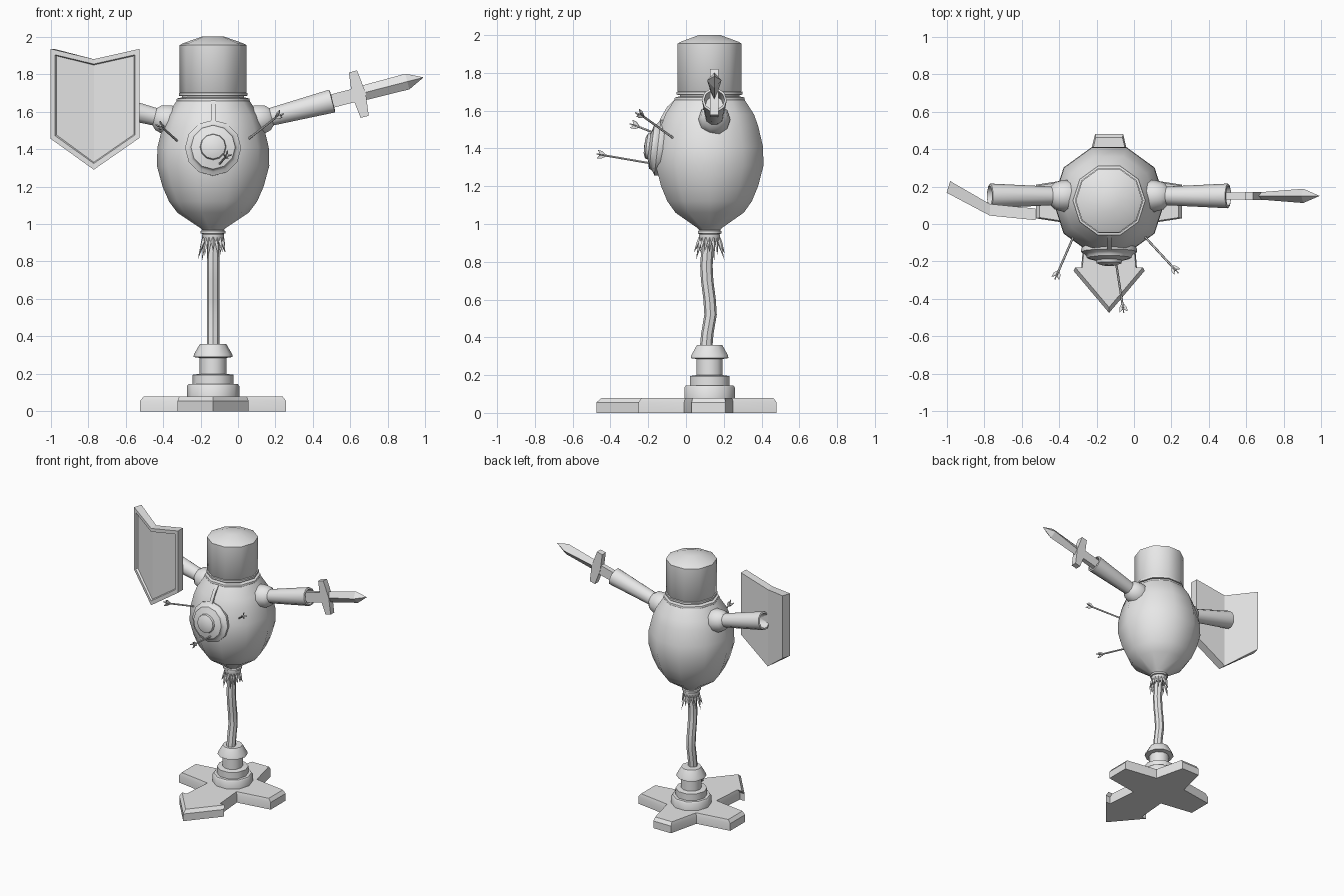
import bpy, bmesh, math, random
from mathutils import Vector, Matrix

if "Cube" in bpy.data.objects:
    bpy.data.objects.remove(bpy.data.objects["Cube"])
random.seed(4)

grey = bpy.data.materials.new("plain_grey")
grey.use_nodes = True
grey.diffuse_color = (0.8, 0.8, 0.8, 1)
grey.node_tree.nodes["Principled BSDF"].inputs["Base Color"].default_value = (0.8, 0.8, 0.8, 1)

CX, CY = -0.133, 0.125
UP = Vector((0, 0, 1))


def loft(name, rings, matrix=Matrix(), caps=None, angle=40):
    """Skin a list of equal point rings and cap both ends."""
    bm = bmesh.new()
    rows = [[bm.verts.new(matrix @ Vector(p)) for p in ring] for ring in rings]
    n = len(rows[0])
    for a, b in zip(rows, rows[1:]):
        for i in range(n):
            j = (i + 1) % n
            bm.faces.new((a[i], a[j], b[j], b[i]))
    for row in (rows[0], rows[-1]):
        for cap in caps or [range(n)]:
            bm.faces.new([row[i] for i in cap])
    bmesh.ops.remove_doubles(bm, verts=bm.verts, dist=0.0002)
    bmesh.ops.recalc_face_normals(bm, faces=bm.faces)
    mesh = bpy.data.meshes.new(name)
    bm.to_mesh(mesh)
    bm.free()
    mesh.materials.append(grey)
    obj = bpy.data.objects.new(name, mesh)
    bpy.context.collection.objects.link(obj)
    bpy.ops.object.select_all(action="DESELECT")
    obj.select_set(True)
    bpy.context.view_layer.objects.active = obj
    bpy.ops.object.shade_smooth_by_angle(angle=math.radians(angle))
    return obj


def frame(origin, direction):
    """Matrix whose local z runs along the direction."""
    turn = Vector(direction).to_track_quat("Z", "Y").to_matrix().to_4x4()
    return Matrix.Translation(origin) @ turn


def circle(r, z, sides=10, x=0, y=0):
    steps = [math.tau * i / sides for i in range(sides)]
    return [(x + r * math.cos(t), y + r * math.sin(t), z) for t in steps]


def lathe(name, profile, origin=(CX, CY, 0), direction=UP, sides=10):
    m = Matrix.Translation(origin) if direction is UP else frame(origin, direction)
    return loft(name, [circle(r, z, sides) for r, z in profile], m)


def plate(name, outline, thick, matrix=Matrix()):
    """Flat outline in local x/z, thickened along y."""
    return loft(name, [[(x, y, z) for x, z in outline] for y in (-thick, thick)], matrix)


# Star-shaped foot with an arrow pointing to the front
half = [(0.075, 0.36), (0.13, 0.13), (0.39, 0.09), (0.39, -0.09),
        (0.13, -0.13), (0.15, -0.37), (0.19, -0.37)]
star = half + [(0, -0.595)] + [(-x, y) for x, y in reversed(half)]
loft("star_foot", [[(x * s, y * s, z) for x, y in star]
                   for s, z in ((1, 0), (1, 0.055), (0.95, 0.08))],
     Matrix.Translation((CX, CY - 0.005, 0)), angle=20)

# Stepped pedestal and flared socket
lathe("pedestal", [(0.14, 0.07), (0.14, 0.135), (0.132, 0.145), (0.11, 0.145),
                   (0.11, 0.195), (0.072, 0.2), (0.072, 0.29)])
lathe("pole_socket", [(0.07, 0.285), (0.105, 0.29), (0.102, 0.305), (0.07, 0.36), (0.04, 0.36)])

# Bent pole
bends = [(0.33, 0.105), (0.42, 0.113), (0.52, 0.13), (0.6, 0.125),
         (0.7, 0.112), (0.78, 0.108), (0.93, 0.118)]
loft("bent_pole", [circle(0.033, z, 8, CX, y) for z, y in bends])

# Straw tuft below the body
lathe("straw_collar", [(0.05, 0.9), (0.058, 0.91), (0.058, 0.945), (0.045, 0.95)])
lathe("bottom_tie", [(0.05, 0.945), (0.066, 0.95), (0.066, 0.963), (0.05, 0.97)])
for i in range(16):
    t = math.tau * i / 16
    out = Vector((math.cos(t), math.sin(t), 0))
    start = Vector((CX, CY, 0.925)) + out * 0.047
    end = start + out * random.uniform(0.01, 0.04) - UP * random.uniform(0.07, 0.125)
    lathe(f"straw_{i + 1}", [(0.012, 0), (0.01, 0.03), (0, (end - start).length)],
          start, end - start, 4)

# Stuffed sack body
lathe("sack_body", [(0.05, 0.96), (0.07, 0.98), (0.19, 1.06), (0.235, 1.12), (0.27, 1.2),
                    (0.30, 1.31), (0.297, 1.41), (0.27, 1.52), (0.247, 1.58), (0.19, 1.665)])

# Neck cord and tall cap
lathe("neck_cord", [(0.17, 1.645), (0.193, 1.65), (0.196, 1.66), (0.193, 1.67), (0.17, 1.675)])
lathe("head", [(0.165, 1.66), (0.165, 1.70)])
lathe("cap_band", [(0.15, 1.68), (0.183, 1.685), (0.183, 1.70), (0.17, 1.705)])
lathe("cap", [(0.165, 1.69), (0.178, 1.705), (0.178, 1.955), (0.16, 1.965),
              (0.06, 2.0), (0, 2.0)])

# Shoulders and hollow sleeves, mirrored around the body axis
lift = math.radians(14.5)
for side, label in ((1, "left"), (-1, "right")):
    origin = Vector((CX + side * 0.243, 0.15, 1.555))
    along = Vector((side * math.cos(lift), 0, math.sin(lift)))
    lathe(f"{label}_shoulder", [(0.055, -0.1), (0.082, -0.05), (0.085, 0), (0.072, 0.05),
                                (0.045, 0.075)], origin, along)
    lathe(f"{label}_sleeve", [(0.045, 0.03), (0.05, 0.07), (0.066, 0.405), (0.054, 0.408),
                              (0.047, 0.3)], origin, along)

# Wooden sword in the left sleeve, local x along the blade
sword = Matrix.Translation((0.11, 0.15, 1.555)) @ Matrix.Rotation(-lift, 4, "Y")
plate("sword_grip", [(0.28, -0.036), (0.56, -0.036), (0.56, 0.036), (0.28, 0.036)], 0.018, sword)
plate("sword_guard", [(0.53, -0.125), (0.575, -0.125), (0.59, 0), (0.575, 0.125),
                      (0.53, 0.125), (0.515, 0)], 0.022, sword)
loft("sword_blade", [[(x, 0, h), (x, t, 0), (x, 0, -h), (x, -t, 0)]
                     for x, h, t in ((0.56, 0.04, 0.018), (0.82, 0.043, 0.038), (0.91, 0, 0))],
     sword, angle=15)

# Folded shield with a raised rim
shield = [(-1.0, 1.935), (-0.77, 1.88), (-0.525, 1.935),
          (-0.525, 1.46), (-0.77, 1.29), (-1.0, 1.455)]


def shield_ring(scale, depth):
    ring = []
    for x, z in shield:
        x, z = -0.77 + (x + 0.77) * scale, 1.62 + (z - 1.62) * scale
        y = 0.045 + (x + 0.77) * (-0.53 if x < -0.77 else -0.1)
        ring.append((x + depth * (0.3 if x < -0.8 else 0), y + depth, z))
    return ring


loft("shield", [shield_ring(1, 0.062), shield_ring(1, 0), shield_ring(0.9, 0),
                shield_ring(0.88, 0.015)], caps=[(0, 1, 4, 5), (1, 2, 3, 4)], angle=20)

# Round chest target hanging from a strap
lathe("chest_target", [(0.13, -0.04), (0.148, -0.01), (0.15, 0.01), (0.13, 0.022), (0.122, 0.03),
                       (0.118, 0.042), (0.07, 0.055), (0.066, 0.07), (0.04, 0.08), (0, 0.082)],
      (CX, -0.14, 1.405), (0, -1, 0.12), 12)
strap = [(-0.05, 1.67), (-0.1, 1.62), (-0.135, 1.56), (-0.155, 1.5)]
loft("target_strap", [[(CX + dx, y + dy, z) for dx, dy in
                       ((-0.012, 0), (0.012, 0), (0.012, 0.03), (-0.012, 0.03))]
                      for y, z in strap])

# Arrows stuck in the front
shots = [((-0.32, -0.06, 1.44), (-0.42, -0.29, 1.53)),
         ((0.05, -0.06, 1.45), (0.23, -0.255, 1.59)),
         ((-0.10, -0.18, 1.32), (-0.055, -0.47, 1.37))]
for i, (a, b) in enumerate(shots, 1):
    a, b = Vector(a), Vector(b)
    length = (b - a).length
    m = frame(a, b - a)
    lathe(f"arrow_{i}_shaft", [(0.016, -0.02), (0.014, 0.005), (0.006, 0.015),
                               (0.006, length - 0.012)], a, b - a, 6)
    feather = [(0, -0.055), (0.02, -0.025), (0.022, 0), (0, -0.018), (-0.022, 0), (-0.02, -0.025)]
    for k in range(2):
        plate(f"arrow_{i}_feather_{k + 1}", [(x, z + length) for x, z in feather], 0.003,
              m @ Matrix.Rotation(k * math.pi / 2, 4, "Z"))
